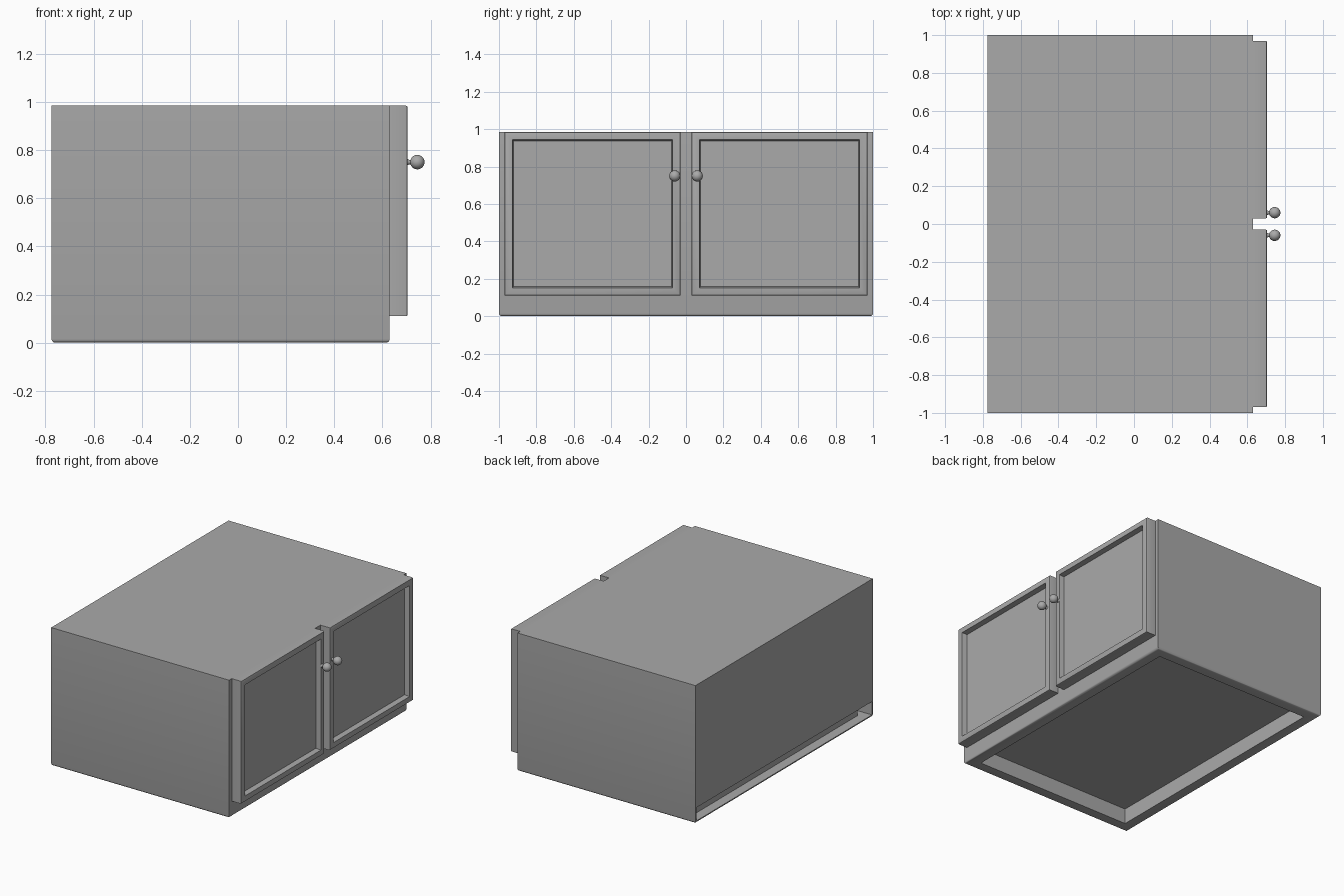
import bpy, bmesh, math
from mathutils import Matrix, Vector

if "Cube" in bpy.data.objects:
    bpy.data.objects.remove(bpy.data.objects["Cube"], do_unlink=True)

grey = bpy.data.materials.new("plain grey")
grey.use_nodes = True
grey.diffuse_color = (0.4, 0.4, 0.4, 1)
grey.node_tree.nodes["Principled BSDF"].inputs["Base Color"].default_value = grey.diffuse_color

BACK, FRONT, TOP = -0.775, 0.63, 0.985
RECESS, RAIL, WALL = 0.11, 0.08, 0.01


def add_object(name, bm):
    bmesh.ops.recalc_face_normals(bm, faces=bm.faces)
    mesh = bpy.data.meshes.new(name)
    bm.to_mesh(mesh)
    bm.free()
    mesh.materials.append(grey)
    obj = bpy.data.objects.new(name, mesh)
    bpy.context.collection.objects.link(obj)
    return obj


def box(lo, hi):
    lo, hi = Vector(lo), Vector(hi)
    bm = bmesh.new()
    bmesh.ops.create_cube(bm, size=1, matrix=Matrix.Translation((lo + hi) / 2)
                          @ Matrix.Diagonal((*(hi - lo), 1)))
    return bm


def prism(points, z0, z1):
    bm = bmesh.new()
    face = bm.faces.new([bm.verts.new((x, y, z0)) for x, y in points])
    out = bmesh.ops.extrude_face_region(bm, geom=[face])["geom"]
    bmesh.ops.translate(bm, vec=(0, 0, z1 - z0),
                        verts=[v for v in out if isinstance(v, bmesh.types.BMVert)])
    return bm


def cut(obj, cutter):
    cutter.hide_render = True
    mod = obj.modifiers.new("cut", "BOOLEAN")
    mod.operation, mod.object, mod.solver = "DIFFERENCE", cutter, "EXACT"
    bpy.context.view_layer.objects.active = obj
    bpy.ops.object.modifier_apply(modifier=mod.name)
    bpy.data.objects.remove(cutter, do_unlink=True)


def smooth(obj):
    bpy.ops.object.select_all(action="DESELECT")
    obj.select_set(True)
    bpy.context.view_layer.objects.active = obj
    bpy.ops.object.shade_smooth_by_angle(angle=math.radians(35))


# Cabinet body with rounded lower edges
bm = box((BACK, -1, 0), (FRONT, 1, TOP))
low = [e for e in bm.edges if all(v.co.z < 0.01 for v in e.verts)]
bmesh.ops.bevel(bm, geom=low, offset=0.015, segments=3, profile=0.5, affect="EDGES")
body = add_object("cabinet_body", bm)

# Recess in the underside
cut(body, add_object("recess_cutter", box((BACK + RAIL, RAIL - 1, -0.1),
                                          (FRONT - RAIL, 1 - RAIL, RECESS))))

# Hollow rails, open along the back
inner, outer = 1 - RAIL + WALL, 1 - WALL
x_in, x_out, x_end = BACK + RAIL - WALL, BACK - 0.1, FRONT - WALL
hollow = [(x_out, -outer), (x_end, -outer), (x_end, -inner), (x_in, -inner),
          (x_in, inner), (x_end, inner), (x_end, outer), (x_out, outer)]
cut(body, add_object("hollow_cutter", prism(hollow, 0.016, RECESS)))
smooth(body)

# Doors with a sunk panel, and a turned knob on each
knob_profile = [(0.0, 0.013), (0.008, 0.009), (0.014, 0.009)]
for i in range(13):
    a = math.radians(162 - 162 * i / 12)
    knob_profile.append((0.04 + 0.03 * math.cos(a), 0.03 * math.sin(a)))

for side, label in ((-1, "right"), (1, "left")):
    y0, y1 = sorted((side * 0.03, side * 0.97))
    bm = box((FRONT, y0, RECESS), (0.705, y1, TOP))
    rim = [e for e in bm.edges if all(v.co.x > 0.7 for v in e.verts)]
    bmesh.ops.bevel(bm, geom=rim, offset=0.008, segments=2, profile=0.5, affect="EDGES")
    bm.normal_update()
    panel = max(bm.faces, key=lambda f: f.calc_center_median().x)
    bmesh.ops.inset_individual(bm, faces=[panel], thickness=0.047)
    bmesh.ops.inset_individual(bm, faces=[panel], thickness=0.01, depth=-0.035)
    smooth(add_object(label + "_door", bm))

    bm = bmesh.new()
    verts = [bm.verts.new((0.705 + x, side * 0.06 + r, 0.75)) for x, r in knob_profile]
    edges = [bm.edges.new(pair) for pair in zip(verts, verts[1:])]
    bmesh.ops.spin(bm, geom=verts + edges, cent=(0.705, side * 0.06, 0.75),
                   axis=(1, 0, 0), angle=math.tau, steps=24, use_duplicate=False)
    bmesh.ops.remove_doubles(bm, verts=bm.verts, dist=0.0001)
    smooth(add_object(label + "_knob", bm))
